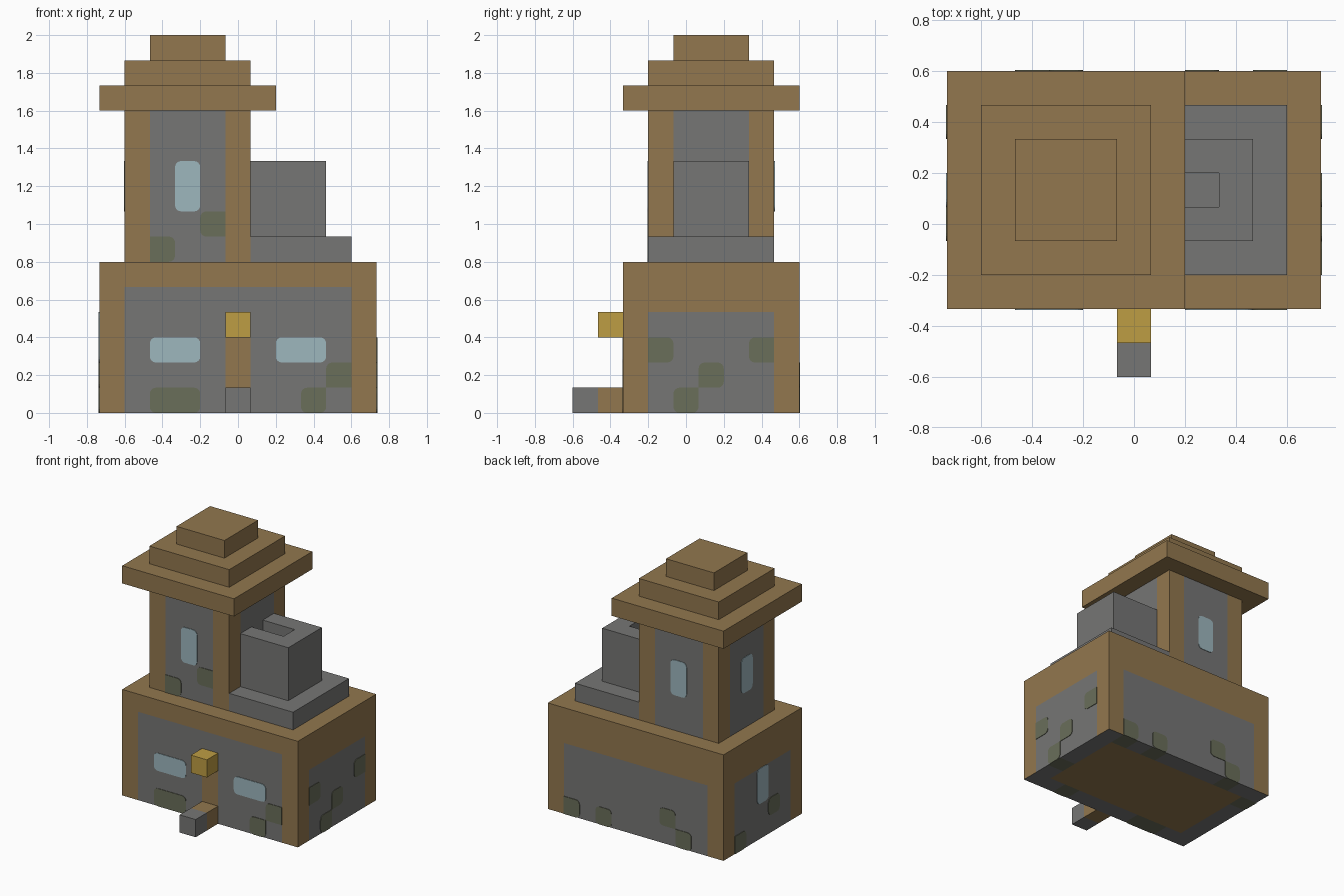
import bpy, bmesh, math
from mathutils import Vector

U = 2 / 15  # one building block

cube = bpy.data.objects.get("Cube")
if cube:
    bpy.data.objects.remove(cube, do_unlink=True)


def srgb(r, g, b):
    lin = lambda c: c / 12.92 if c <= 0.04045 else ((c + 0.055) / 1.055) ** 2.4
    return tuple(lin(c / 255) for c in (r, g, b)) + (1.0,)


def material(name, color):
    m = bpy.data.materials.new(name)
    m.use_nodes = True
    m.diffuse_color = color
    bsdf = next(n for n in m.node_tree.nodes if n.type == 'BSDF_PRINCIPLED')
    bsdf.inputs["Base Color"].default_value = color
    bsdf.inputs["Roughness"].default_value = 0.9
    return m


timber = material("brown timber", srgb(146, 119, 78))
stone = material("grey stone", srgb(118, 118, 117))
mossy = material("mossy stone", srgb(106, 110, 90))
glass = material("pale blue glass", srgb(158, 183, 190))
gold = material("lantern gold", srgb(190, 157, 68))


def finish(name, bm, mats):
    bmesh.ops.recalc_face_normals(bm, faces=bm.faces)
    me = bpy.data.meshes.new(name)
    bm.to_mesh(me)
    bm.free()
    for m in mats:
        me.materials.append(m)
    ob = bpy.data.objects.new(name, me)
    bpy.context.collection.objects.link(ob)
    return ob


def prism(name, points, offset, mats, cuts=(), rule=None):
    """Extrude a flat polygon (block units), cut it, colour its faces by rule."""
    bm = bmesh.new()
    face = bm.faces.new([bm.verts.new(Vector(p) * U) for p in points])
    side = bmesh.ops.extrude_face_region(bm, geom=[face])
    moved = [v for v in side["geom"] if isinstance(v, bmesh.types.BMVert)]
    bmesh.ops.translate(bm, verts=moved, vec=Vector(offset) * U)
    # Extruding an isolated face keeps the start cap
    bmesh.ops.recalc_face_normals(bm, faces=bm.faces)
    for axis, value in cuts:
        n = Vector((0, 0, 0))
        n[axis] = 1
        bmesh.ops.bisect_plane(bm, geom=bm.verts[:] + bm.edges[:] + bm.faces[:],
                               plane_co=n * value * U, plane_no=n)
    if rule:
        bm.normal_update()
        for f in bm.faces:
            f.material_index = rule(f.calc_center_median() / U, f.normal)
    return finish(name, bm, mats)


def box(name, x, y, z, mats, cuts=(), rule=None):
    pts = [(x[0], y[0], z[0]), (x[1], y[0], z[0]), (x[1], y[1], z[0]), (x[0], y[1], z[0])]
    return prism(name, pts, (0, 0, z[1] - z[0]), mats, cuts, rule)


# Moss cells per wall: (along, height) of cell centres
house_moss = {
    "front": [(-3, .5), (-2, .5), (3, .5), (4, 1.5)],
    "back": [(4, .5), (2, .5), (-2, 1.5), (-3, .5)],
    "left": [(-1, 2.5), (0, .5), (1, 1.5), (3, 2.5)],
    "right": [(3, .5), (0, 1.5)],
}


# House body: timber frame round stone walls
def house_rule(c, n):
    if n.z > .5:
        return 0
    if n.z < -.5:
        wall, a = None, c.x
        if c.y < -1.5:
            wall = "front"
        elif c.y > 3.5:
            wall = "back"
        elif abs(c.x) > 4.5:
            wall, a = ("left" if c.x > 0 else "right"), c.y
        if wall is None:
            return 0
        return 2 if any(abs(a - m) < .4 and h < 1 for m, h in house_moss[wall]) else 1
    if abs(n.x) > .5:
        return int(-1.5 < c.y < 3.5 and c.z < 4)
    if n.y > .5:
        return int(abs(c.x) < 4.5 and c.z < 4)
    doorway = abs(c.x) < .5 and c.z < 4
    return int(abs(c.x) < 4.5 and c.z < 5 and not doorway)


house_cuts = [(0, i + .5) for i in range(-5, 5)] + [(1, i + .5) for i in range(-2, 4)]
box("house_body", (-5.5, 5.5), (-2.5, 4.5), (0, 6), [timber, stone, mossy],
    house_cuts + [(2, 4), (2, 5)], house_rule)


# Tower: timber corner posts with stone between
def tower_rule(c, n):
    if abs(n.z) > .5:
        return 0
    return int(-.5 < c.y < 2.5) if abs(n.x) > .5 else int(-3.5 < c.x < -.5)


box("tower_body", (-4.5, .5), (-1.5, 3.5), (6, 12), [timber, stone],
    [(0, -3.5), (0, -.5), (1, -.5), (1, 2.5)], tower_rule)

# Stepped roof
for i, half in enumerate((3.5, 2.5, 1.5)):
    box(f"roof_step_{i + 1}", (-2 - half, -2 + half), (1 - half, 1 + half),
        (12 + i, 13 + i), [timber])

# Chimney with an open flue against the tower
box("chimney_base", (.5, 4.5), (-1.5, 3.5), (6, 7), [stone])
flue = [(.5, -.5), (3.5, -.5), (3.5, 2.5), (.5, 2.5),
        (.5, 1.5), (2.5, 1.5), (2.5, .5), (.5, .5)]
prism("chimney_stack", [(x, y, 7) for x, y in flue], (0, 0, 3), [stone])

# Doorstep and lantern
box("inner_step", (-.5, .5), (-3.5, -2.5), (0, 1), [timber])
box("outer_step", (-.5, .5), (-4.5, -3.5), (0, 1), [stone])
box("door_lantern", (-.5, .5), (-3.5, -2.5), (3, 4), [gold])


# Thin rounded plates for windows and moss
def plate(name, wall, plane, a, b, mat, sharp=()):
    r, t, flat = .24, .03, []
    corners = [(a[0], b[0], 1, 1), (a[1], b[0], -1, 1), (a[1], b[1], -1, -1), (a[0], b[1], 1, -1)]
    for i, (u, v, su, sv) in enumerate(corners):
        if (u, v) in sharp:
            flat.append((u, v))
            continue
        for k in range(5):
            ang = math.pi + math.pi / 2 * (i + k / 4)
            flat.append((u + su * r + r * math.cos(ang), v + sv * r + r * math.sin(ang)))
    sign = 1 if wall in ("back", "left") else -1
    if wall in ("front", "back"):
        pts, off = [(u, plane, v) for u, v in flat], (0, sign * t, 0)
    else:
        pts, off = [(plane, u, v) for u, v in flat], (sign * t, 0, 0)
    prism(name, pts, off, [mat])


def moss(part, wall, plane, cells, limits):
    """Corners stay square at posts and where cells touch."""
    grid = [(m + i, h + j) for m, h in cells for i in (-.5, .5) for j in (-.5, .5)]
    for n, (m, h) in enumerate(cells):
        own = [(m + i, h + j) for i in (-.5, .5) for j in (-.5, .5)]
        sharp = [p for p in own if p[0] in limits or grid.count(p) > 1]
        plate(f"{part}_{wall}_moss_{n + 1}", wall, plane,
              (m - .5, m + .5), (h - .5, h + .5), mossy, sharp)


house_plane = {"front": -2.5, "back": 4.5, "left": 5.5, "right": -5.5}
tower_plane = {"front": -1.5, "back": 3.5, "right": -4.5}
for wall, cells in house_moss.items():
    limits = (-4.5, 4.5) if wall in ("front", "back") else (-1.5, 3.5)
    moss("house", wall, house_plane[wall], cells, limits)
moss("tower", "front", tower_plane["front"], [(-3, 6.5), (-1, 7.5)], (-3.5, -.5))

# Windows
plate("house_front_window_right", "front", -2.5, (-3.5, -1.5), (2, 3), glass)
plate("house_front_window_left", "front", -2.5, (1.5, 3.5), (2, 3), glass)
plate("house_side_window", "right", -5.5, (.5, 1.5), (2, 4), glass)
for wall, plane in tower_plane.items():
    span = (.5, 1.5) if wall == "right" else (-2.5, -1.5)
    plate(f"tower_{wall}_window", wall, plane, span, (8, 10), glass)
